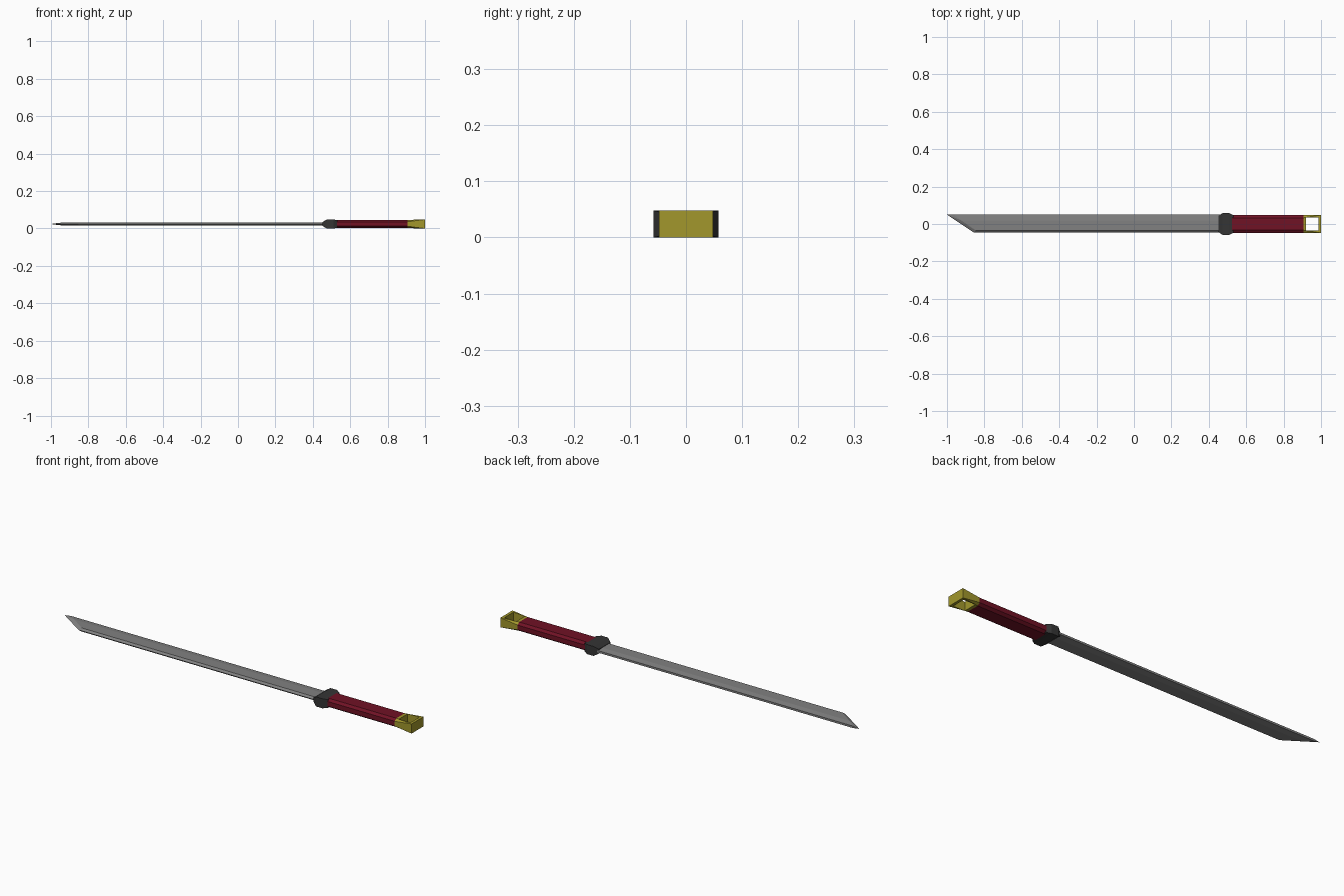
import bpy, bmesh

if "Cube" in bpy.data.objects:
    bpy.data.objects.remove(bpy.data.objects["Cube"])

ZC = 0.024  # height of the sword's centre line


def material(name, rgb):
    m = bpy.data.materials.new(name)
    m.diffuse_color = (*rgb, 1)
    m.use_nodes = True
    m.node_tree.nodes["Principled BSDF"].inputs["Base Color"].default_value = m.diffuse_color
    return m


def finish(name, bm, mat=None):
    bmesh.ops.remove_doubles(bm, verts=bm.verts, dist=1e-5)
    bmesh.ops.recalc_face_normals(bm, faces=bm.faces)
    bmesh.ops.translate(bm, verts=bm.verts, vec=(0, 0, ZC))
    me = bpy.data.meshes.new(name)
    bm.to_mesh(me)
    bm.free()
    ob = bpy.data.objects.new(name, me)
    bpy.context.collection.objects.link(ob)
    if mat:
        me.materials.append(mat)
    return ob


def octagon(x, hy, hz, cy, cz):
    """Chamfered rectangle across the sword at x."""
    q = [(hy, hz - cz), (hy - cy, hz)]
    pts = q + [(-y, z) for y, z in q[::-1]]
    pts += [(-y, -z) for y, z in pts]
    return [(x, y, z) for y, z in pts]


def loft(name, rings, mat=None):
    bm = bmesh.new()
    vs = [[bm.verts.new(p) for p in r] for r in rings]
    n = len(vs[0])
    for a, b in zip(vs, vs[1:]):
        for i in range(n):
            j = (i + 1) % n
            bm.faces.new((a[i], a[j], b[j], b[i]))
    bm.faces.new(vs[0][::-1])
    bm.faces.new(vs[-1])
    return finish(name, bm, mat)


red = material("red", (0.16, 0.006, 0.018))
dark = material("dark", (0.035, 0.035, 0.035))
gold = material("gold", (0.36, 0.31, 0.025))
steel = material("steel", (0.22, 0.22, 0.22))

# Blade: cutting edge, bevel line, ridge, spine; each with its own tip x
half = [(-0.845, -0.035, 0.009), (-0.925, 0.02, 0.009), (-0.965, 0.05, 0.005)]
ring = [(-0.857, -0.045, 0)] + half + [(x, y, -z) for x, y, z in half[::-1]]
bm = bmesh.new()
tip = [bm.verts.new(p) for p in ring]
root = [bm.verts.new((0.47, y, z)) for x, y, z in ring]
point = bm.verts.new((-1, 0.05, 0))
for i in range(len(ring)):
    j = (i + 1) % len(ring)
    bm.faces.new((tip[i], tip[j], root[j], root[i]))
    bm.faces.new((tip[j], tip[i], point))
bm.faces.new(root)
finish("blade", bm, steel)

# Guard: block chamfered at both ends
loft("guard", [octagon(x, hy, hz, 0, 0) for x, hy, hz in (
    (0.453, 0.045, 0.011), (0.474, 0.058, 0.024),
    (0.511, 0.058, 0.024), (0.532, 0.046, 0.021))], dark)

# Grip: octagonal bar
loft("grip", [octagon(x, 0.047, 0.022, 0.014, 0.01) for x in (0.52, 0.905)], red)

# Pommel: octagon flaring into a rectangle, with a square opening
pommel = loft("pommel", [octagon(0.905, 0.047, 0.022, 0.014, 0.01),
                         octagon(1.0, 0.048, 0.024, 0, 0)], gold)
cutter = loft("pommel_hole_cutter", [octagon(x, 0.035, 0.06, 0, 0)
                                     for x in (0.92, 0.986)])
cutter.hide_render = True
cutter.display_type = 'WIRE'
cut = pommel.modifiers.new("hole", 'BOOLEAN')
cut.operation = 'DIFFERENCE'
cut.solver = 'EXACT'
cut.object = cutter
